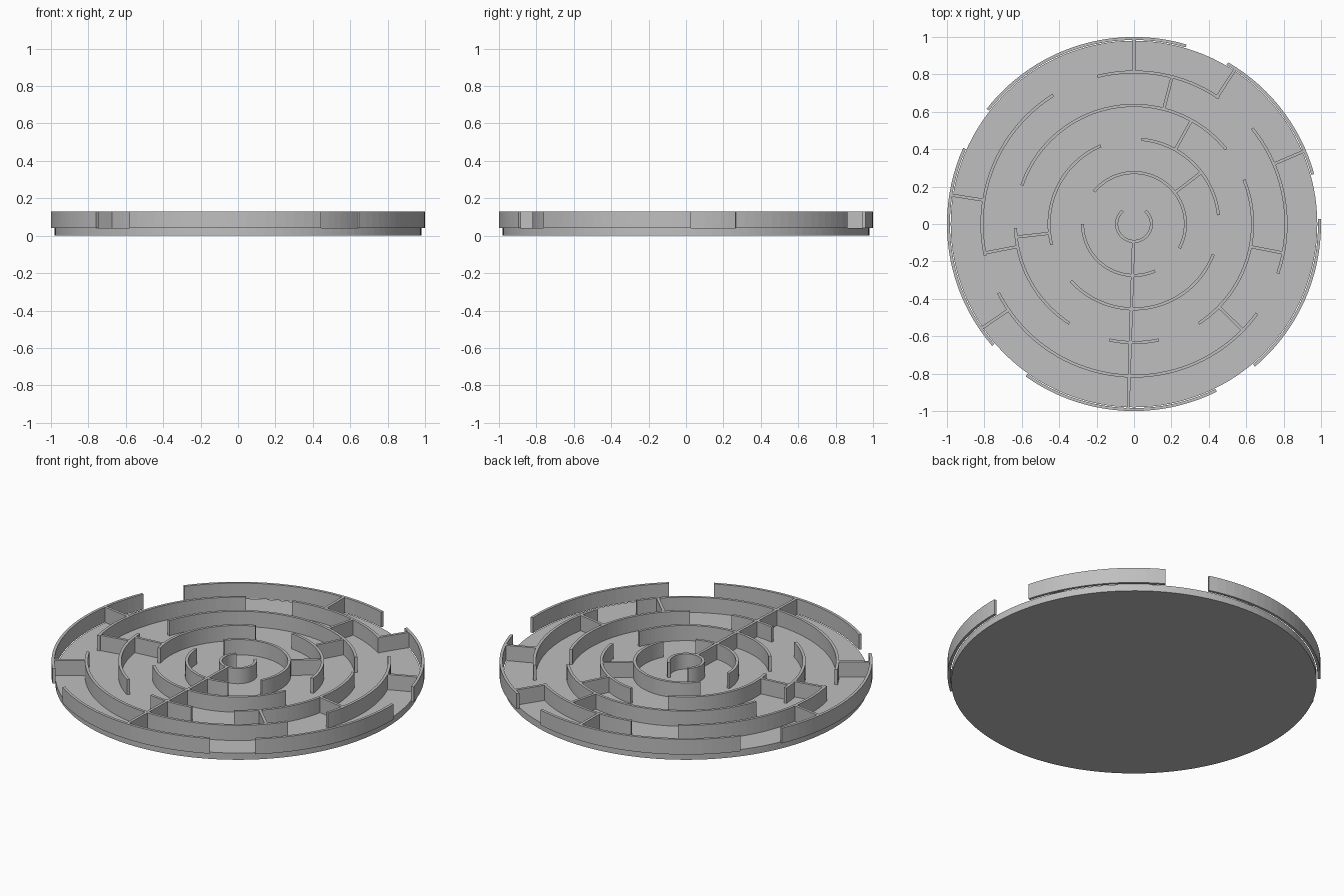
import bpy, bmesh
from math import radians, cos, sin, ceil

cube = bpy.data.objects.get("Cube")
if cube:
    bpy.data.objects.remove(cube, do_unlink=True)

BASE_TOP, WALL_TOP = 0.04, 0.13
HALF = 0.008                                   # half wall thickness
RINGS = [0.093, 0.275, 0.454, 0.634, 0.813, 0.992]

grey = bpy.data.materials.new("plain grey")
grey.use_nodes = True
colour = (0.52, 0.52, 0.52, 1)
grey.diffuse_color = colour
grey.node_tree.nodes["Principled BSDF"].inputs["Base Color"].default_value = colour


def make_object(name, bm):
    bmesh.ops.recalc_face_normals(bm, faces=bm.faces)
    mesh = bpy.data.meshes.new(name)
    bm.to_mesh(mesh)
    bm.free()
    mesh.materials.append(grey)
    obj = bpy.data.objects.new(name, mesh)
    bpy.context.collection.objects.link(obj)
    return obj


def extrude_strip(bm, pairs):
    """Closed wall from pairs of inner and outer plan points."""
    rows = [[bm.verts.new((x, y, z)) for (x, y), z in
             ((a, BASE_TOP), (b, BASE_TOP), (b, WALL_TOP), (a, WALL_TOP))]
            for a, b in pairs]
    for r, s in zip(rows, rows[1:]):
        for i in range(4):
            j = (i + 1) % 4
            bm.faces.new((r[i], r[j], s[j], s[i]))
    bm.faces.new(rows[0])
    bm.faces.new(rows[-1])


def polar(r, deg):
    return r * cos(radians(deg)), r * sin(radians(deg))


def arc_wall(bm, r, start, end):
    n = max(6, ceil((end - start) / 3))
    angles = [start + (end - start) * i / n for i in range(n + 1)]
    extrude_strip(bm, [(polar(r - HALF, a), polar(r + HALF, a)) for a in angles])


def spoke_wall(bm, r0, r1, deg):
    dx, dy = polar(HALF, deg + 90)
    pairs = []
    for r in (r0, r1):
        x, y = polar(r, deg)
        pairs.append(((x - dx, y - dy), (x + dx, y + dy)))
    extrude_strip(bm, pairs)


# Round floor
bm = bmesh.new()
bmesh.ops.create_cone(bm, cap_ends=True, segments=128, radius1=0.98, radius2=0.98, depth=BASE_TOP)
bmesh.ops.translate(bm, verts=bm.verts, vec=(0, 0, BASE_TOP / 2))
make_object("floor_disc", bm)

# Curved walls: start and end angle of each arc, ring by ring from the centre
arcs = [
    [(131, 409)],
    [(-28, 141), (180, 294)],
    [(6, 85), (113, 194), (222, 339)],
    [(39, 161), (182, 237), (258, 282), (303, 382)],
    [(56, 104), (122, 192), (207, 324), (341, 399)],
    [(73.7, 142), (156, 220.7), (234.6, 296.3), (310.3, 361.5), (15.5, 59.8)],
]
for i, (r, spans) in enumerate(zip(RINGS, arcs), 1):
    bm = bmesh.new()
    for start, end in spans:
        arc_wall(bm, r, start, end)
    make_object(f"ring_wall_{i}", bm)

# Straight walls: inner ring, outer ring, angle
spokes = [(4, 5, 90), (3, 4, 75.5), (4, 5, 56.8), (2, 3, 61), (1, 2, 37.5),
          (4, 5, 23.2), (3, 4, 349), (3, 4, 315.7), (0, 5, 268.2),
          (4, 5, 214.4), (3, 4, 191), (2, 3, 186.3), (4, 5, 171)]
bm = bmesh.new()
for a, b, deg in spokes:
    spoke_wall(bm, RINGS[a], RINGS[b], deg)
make_object("spoke_walls", bm)
